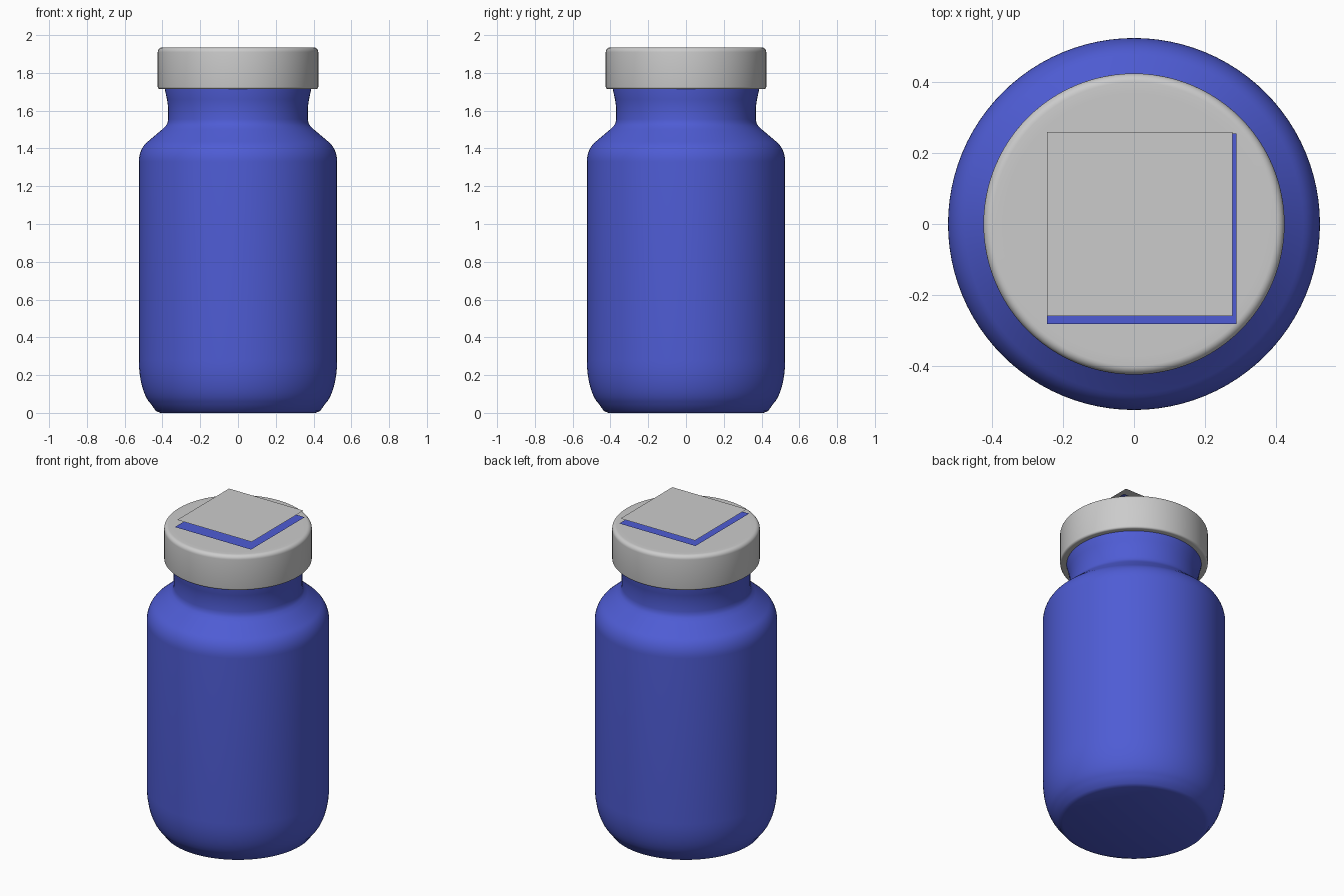
import bpy
import bmesh
from math import pi, sin, cos, radians

SEGMENTS = 96

old = bpy.data.objects.get("Cube")
if old:
    bpy.data.objects.remove(old, do_unlink=True)


def make_material(name, rgb):
    mat = bpy.data.materials.new(name)
    mat.use_nodes = True
    color = (*rgb, 1.0)
    mat.diffuse_color = color
    bsdf = mat.node_tree.nodes["Principled BSDF"]
    bsdf.inputs["Base Color"].default_value = color
    bsdf.inputs["Roughness"].default_value = 0.5
    return mat


def add_object(name, bm, mat):
    mesh = bpy.data.meshes.new(name)
    bm.to_mesh(mesh)
    bm.free()
    mesh.materials.append(mat)
    obj = bpy.data.objects.new(name, mesh)
    bpy.context.collection.objects.link(obj)
    return obj


def lathe(name, profile, mat, angle):
    """Revolve (radius, height) points, ordered bottom to top, around z."""
    bm = bmesh.new()
    verts = [bm.verts.new((r, 0, z)) for r, z in profile]
    edges = [bm.edges.new(pair) for pair in zip(verts, verts[1:])]
    bmesh.ops.spin(bm, geom=verts + edges, cent=(0, 0, 0), axis=(0, 0, 1),
                   angle=2 * pi, steps=SEGMENTS)
    bmesh.ops.remove_doubles(bm, verts=bm.verts, dist=1e-5)
    bmesh.ops.recalc_face_normals(bm, faces=bm.faces)
    obj = add_object(name, bm, mat)
    bpy.ops.object.select_all(action="DESELECT")
    obj.select_set(True)
    bpy.context.view_layer.objects.active = obj
    bpy.ops.object.shade_smooth_by_angle(angle=radians(angle))
    return obj


def arc(cr, cz, rx, rz, start, end, steps=6):
    """Elliptical arc of profile points, angles in degrees."""
    angles = [radians(start + (end - start) * i / steps) for i in range(steps + 1)]
    return [(cr + rx * cos(a), cz + rz * sin(a)) for a in angles]


def sheet(name, x0, x1, y0, y1, z, mat):
    bm = bmesh.new()
    bm.faces.new([bm.verts.new(p) for p in
                  ((x0, y0, z), (x1, y0, z), (x1, y1, z), (x0, y1, z))])
    return add_object(name, bm, mat)


blue = make_material("jar blue", (0.077, 0.107, 0.66))
grey = make_material("lid grey", (0.60, 0.60, 0.60))

# Jar body: flat base, rounded foot, straight wall, shoulder and flared neck
body = [(0, 0), (0.41, 0), (0.435, 0.01)]
body += arc(0.425, 0.28, 0.1, 0.25, -70, 0, 8)
body += arc(0.425, 1.33, 0.1, 0.125, 0, 58, 8)
body += [(0.40, 1.502), (0.382, 1.52), (0.373, 1.535), (0.37, 1.555),
         (0.37, 1.62), (0.376, 1.66), (0.388, 1.715), (0.388, 1.75), (0, 1.75)]
lathe("jar_body", body, blue, 50)

# Lid: short cylinder with rounded rims
lid = [(0, 1.714)]
lid += arc(0.413, 1.726, 0.012, 0.012, -90, 0, 4)
lid += arc(0.4, 1.91, 0.025, 0.025, 0, 90, 6)
lid += [(0.37, 1.935), (0, 1.935)]
lathe("lid", lid, grey, 40)

# Two thin square sheets floating over the lid
sheet("lower_label_sheet", -0.245, 0.29, -0.283, 0.255, 1.963, blue)
sheet("upper_label_sheet", -0.245, 0.278, -0.26, 0.26, 2.0, grey)
